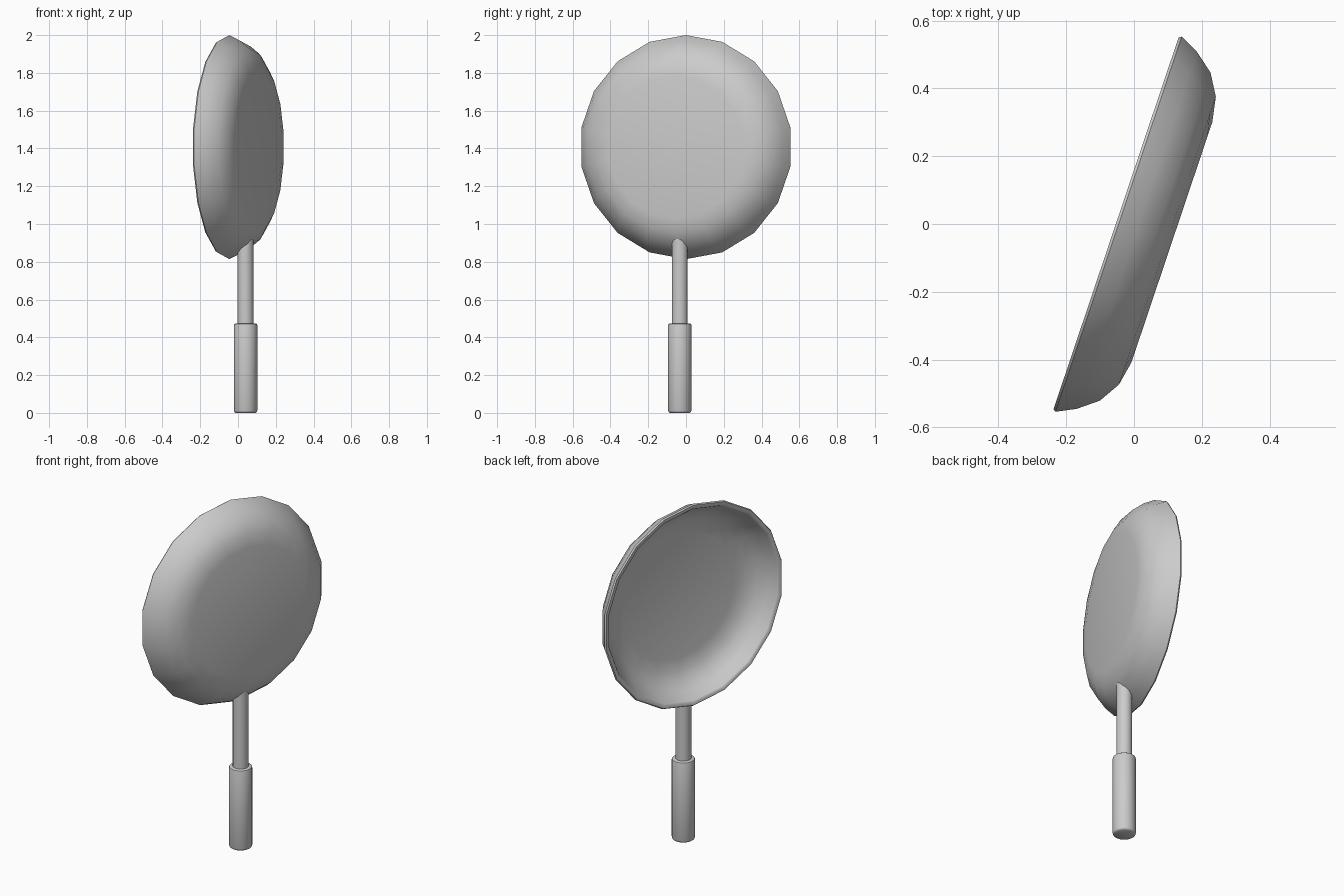
import bpy, bmesh, math
from mathutils import Matrix, Vector

cube = bpy.data.objects.get("Cube")
if cube:
    bpy.data.objects.remove(cube, do_unlink=True)

metal = bpy.data.materials.new("light_grey")
metal.use_nodes = True
GREY = (0.6, 0.6, 0.6, 1)
metal.diffuse_color = GREY
metal.node_tree.nodes["Principled BSDF"].inputs["Base Color"].default_value = GREY


def lathe(name, profile, sides, matrix, angle=40):
    """Turn a (radius, height) profile, starting and ending on the axis, into a solid."""
    bm = bmesh.new()
    rings = []
    for r, h in profile:
        count = 1 if r == 0 else sides
        rings.append([bm.verts.new((r * math.cos(2 * math.pi * i / sides),
                                    r * math.sin(2 * math.pi * i / sides), h))
                      for i in range(count)])
    for a, b in zip(rings, rings[1:]):
        for i in range(sides):
            j = (i + 1) % sides
            if len(a) == 1:
                bm.faces.new((a[0], b[j], b[i]))
            elif len(b) == 1:
                bm.faces.new((a[i], a[j], b[0]))
            else:
                bm.faces.new((a[i], a[j], b[j], b[i]))
    bm.transform(matrix)
    bmesh.ops.recalc_face_normals(bm, faces=bm.faces[:])
    mesh = bpy.data.meshes.new(name)
    bm.to_mesh(mesh)
    bm.free()
    mesh.materials.append(metal)
    obj = bpy.data.objects.new(name, mesh)
    bpy.context.collection.objects.link(obj)
    bpy.ops.object.select_all(action='DESELECT')
    obj.select_set(True)
    bpy.context.view_layer.objects.active = obj
    bpy.ops.object.shade_smooth_by_angle(angle=math.radians(angle))
    return obj


# Pan: upright dish, turned about the vertical, its base towards +x
base_dir = Vector((0.948, -0.319, 0)).normalized()
up = Vector((0, 0, 1))
centre = Vector((-0.053, 0.002, 1.407))
side = base_dir.cross(up)
placement = Matrix.Translation(centre) @ Matrix((up, side, base_dir)).transposed().to_4x4()
pan_profile = [
    (0, 0.174), (0.38, 0.174), (0.455, 0.160), (0.519, 0.122), (0.565, 0.064),
    (0.593, 0.008), (0.588, 0), (0.570, 0), (0.563, 0.008),
    (0.535, 0.058), (0.495, 0.102), (0.44, 0.132), (0.37, 0.144), (0, 0.144),
]
lathe("pan", pan_profile, 18, placement, 50)

# Handle rod, its top end sloped to sit inside the pan wall
axis = Matrix.Translation((0.04, -0.033, 0))
rod = lathe("handle_rod", [(0, 0.44), (0.042, 0.44), (0.042, 0.9), (0, 0.9)], 32, axis)
for v in rod.data.vertices:
    if v.co.z > 0.8:
        v.co.z = 0.885 + (v.co - centre).dot(base_dir) - 0.0995

# Grip with softened ends
lathe("grip", [(0, 0), (0.053, 0), (0.059, 0.004), (0.062, 0.012),
               (0.062, 0.464), (0.060, 0.470), (0.055, 0.473), (0, 0.473)], 32, axis)
